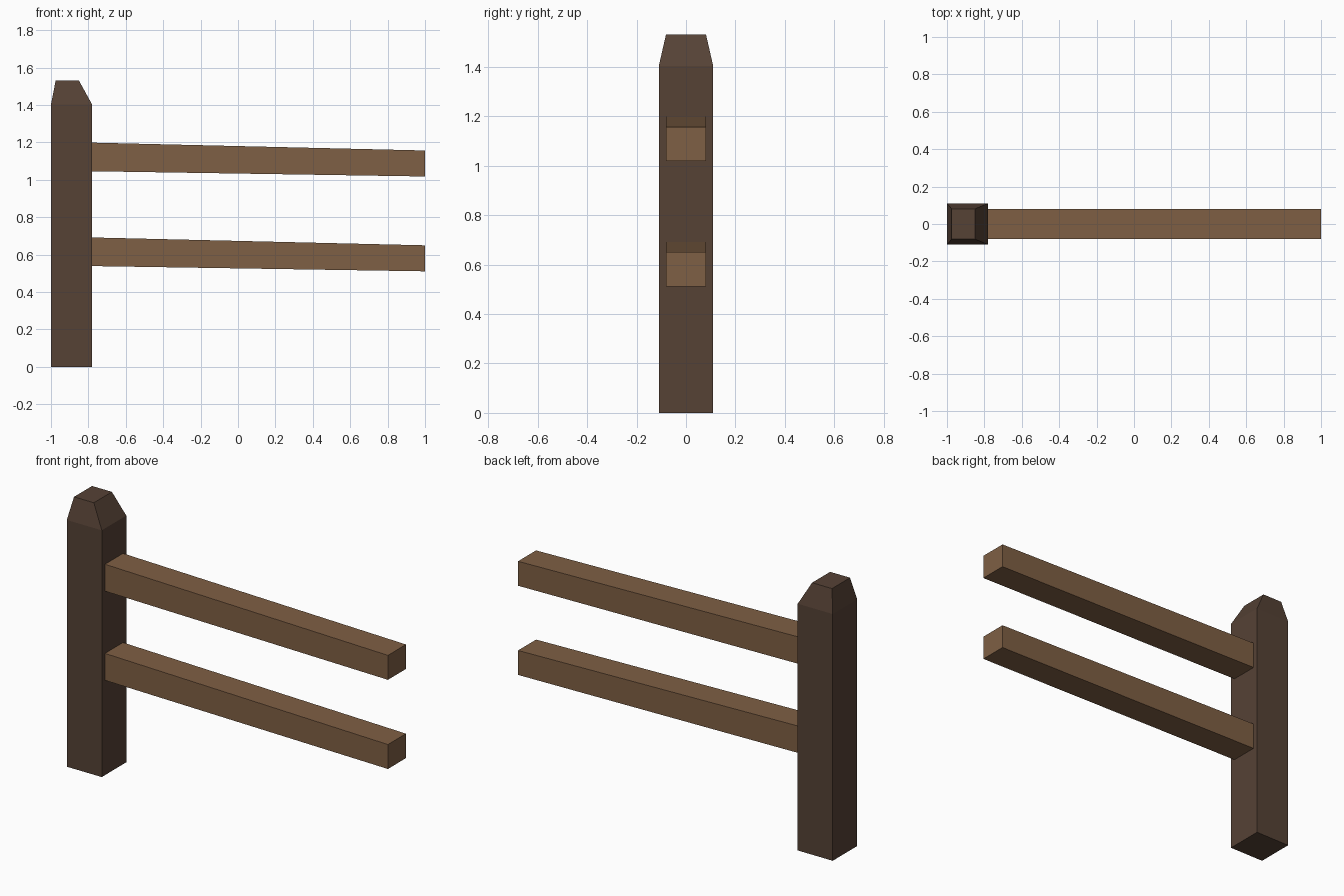
import bpy
import bmesh

if "Cube" in bpy.data.objects:
    bpy.data.objects.remove(bpy.data.objects["Cube"], do_unlink=True)


def make_material(name, rgb):
    mat = bpy.data.materials.new(name)
    mat.use_nodes = True
    mat.diffuse_color = (*rgb, 1)
    mat.node_tree.nodes["Principled BSDF"].inputs["Base Color"].default_value = (*rgb, 1)
    return mat


def loft(name, rings, mat):
    """Join successive four-sided rings into a closed, flat-shaded solid."""
    bm = bmesh.new()
    loops = [[bm.verts.new(p) for p in ring] for ring in rings]
    for a, b in zip(loops, loops[1:]):
        for i in range(4):
            j = (i + 1) % 4
            bm.faces.new((a[i], a[j], b[j], b[i]))
    bm.faces.new(loops[0][::-1])
    bm.faces.new(loops[-1])
    bmesh.ops.recalc_face_normals(bm, faces=bm.faces)
    mesh = bpy.data.meshes.new(name)
    bm.to_mesh(mesh)
    bm.free()
    mesh.materials.append(mat)
    obj = bpy.data.objects.new(name, mesh)
    bpy.context.collection.objects.link(obj)
    return obj


def level_ring(x0, x1, half_y, z):
    return [(x0, -half_y, z), (x1, -half_y, z), (x1, half_y, z), (x0, half_y, z)]


def upright_ring(x, half_y, z0, z1):
    return [(x, -half_y, z0), (x, half_y, z0), (x, half_y, z1), (x, -half_y, z1)]


dark_wood = make_material("dark wood", (0.092, 0.054, 0.036))
light_wood = make_material("light wood", (0.212, 0.115, 0.058))

# Square post with an off-centre tapered cap
loft("post", [level_ring(-1, -0.78, 0.11, 0),
              level_ring(-1, -0.78, 0.11, 1.403),
              level_ring(-0.975, -0.85, 0.081, 1.53)], dark_wood)

# Two rails that droop and narrow slightly away from the post
for name, drop in (("upper_rail", 0), ("lower_rail", 0.507)):
    loft(name, [upright_ring(-0.78, 0.081, 1.046 - drop, 1.199 - drop),
                upright_ring(1, 0.081, 1.018 - drop, 1.157 - drop)], light_wood)
